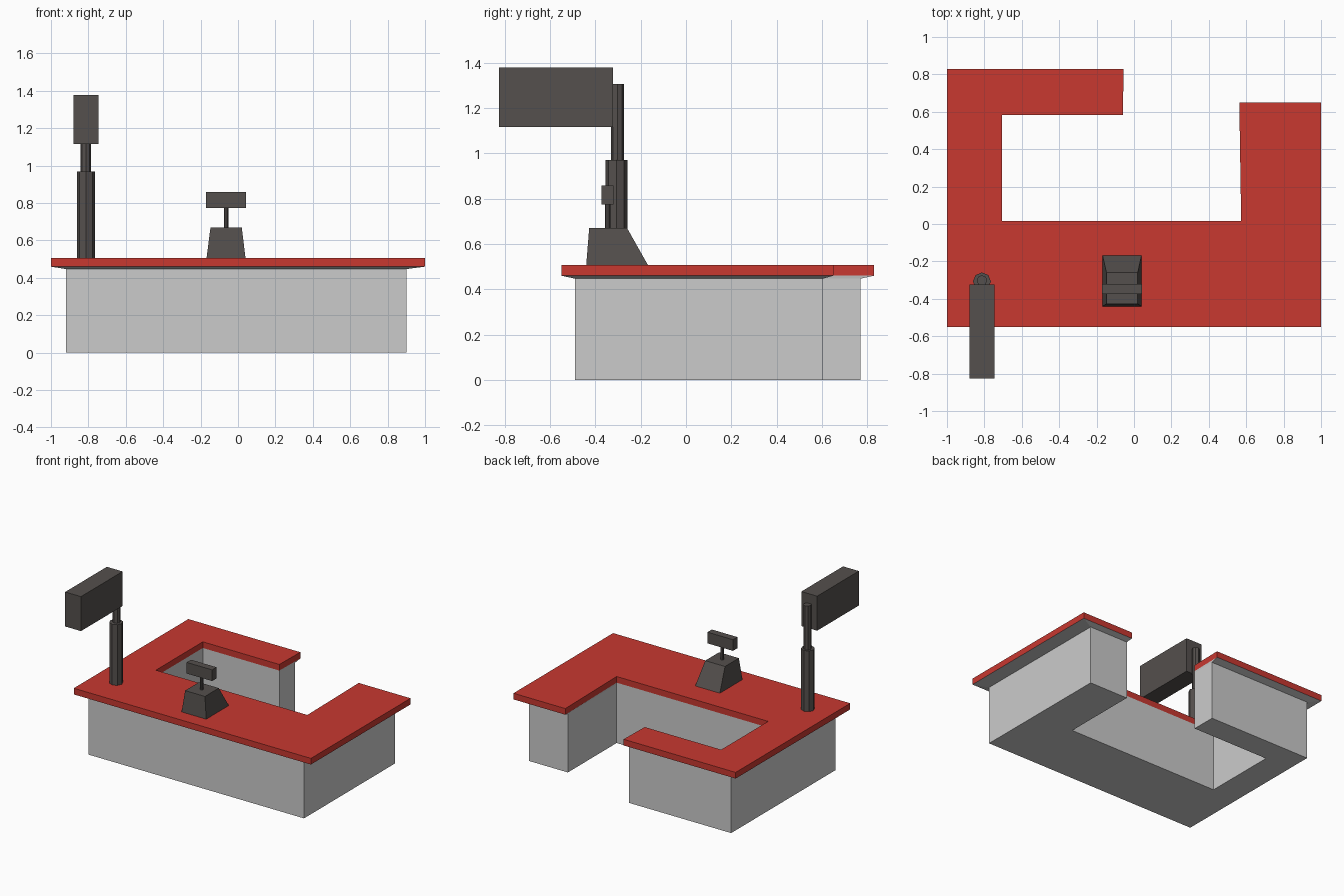
import bpy, bmesh, math

if "Cube" in bpy.data.objects:
    bpy.data.objects.remove(bpy.data.objects["Cube"])


def material(name, color):
    m = bpy.data.materials.new(name)
    m.diffuse_color = color
    m.use_nodes = True
    m.node_tree.nodes["Principled BSDF"].inputs["Base Color"].default_value = m.diffuse_color
    return m


RED = material("red_top", (0.58, 0.04, 0.03, 1))
DARK = material("dark_grey", (0.09, 0.08, 0.075, 1))


def loft(name, layers, mat=None):
    """Skin a stack of (outline, z) layers and cap both ends."""
    bm = bmesh.new()
    rings = [[bm.verts.new((x, y, z)) for x, y in pts] for pts, z in layers]
    n = len(rings[0])
    for a, b in zip(rings, rings[1:]):
        for i in range(n):
            j = (i + 1) % n
            bm.faces.new((a[i], a[j], b[j], b[i]))
    bm.faces.new(rings[0][::-1])
    bm.faces.new(rings[-1])
    bmesh.ops.recalc_face_normals(bm, faces=bm.faces)
    me = bpy.data.meshes.new(name)
    bm.to_mesh(me)
    bm.free()
    ob = bpy.data.objects.new(name, me)
    bpy.context.collection.objects.link(ob)
    if mat:
        me.materials.append(mat)
    return ob


def rect(x0, x1, y0, y1):
    return [(x0, y0), (x1, y0), (x1, y1), (x0, y1)]


def ring(cx, cy, r, n=8):
    return [(cx + r * math.cos(2 * math.pi * i / n),
             cy + r * math.sin(2 * math.pi * i / n)) for i in range(n)]


# counter: outer edges of the top overhang, inner edges are flush with the base
top = [(-1, -0.55), (1, -0.55), (1, 0.65), (0.563, 0.65), (0.573, 0.017),
       (-0.705, 0.017), (-0.705, 0.583), (-0.06, 0.583), (-0.055, 0.83), (-1, 0.83)]
base = [(-0.92, -0.49), (0.9, -0.49), (0.9, 0.605), (0.573, 0.605), (0.573, 0.017),
        (-0.705, 0.017), (-0.705, 0.583), (-0.06, 0.583), (-0.06, 0.77), (-0.92, 0.77)]
loft("counter_base", [(base, 0), (base, 0.447), (top, 0.46)])
loft("counter_top", [(top, 0.46), (top, 0.507)], RED)

# sign on a stepped pole
lower, upper = ring(-0.813, -0.307, 0.048), ring(-0.813, -0.302, 0.028)
loft("pole_lower", [(lower, 0.507), (lower, 0.97)], DARK)
loft("pole_upper", [(upper, 0.97), (upper, 1.305)], DARK)
sign = rect(-0.88, -0.747, -0.825, -0.323)
loft("sign_box", [(sign, 1.115), (sign, 1.378)], DARK)

# cash register: sloped body, neck and display
loft("register_body", [(rect(-0.168, 0.04, -0.44, -0.168), 0.507),
                       (rect(-0.147, 0.02, -0.427, -0.26), 0.67)], DARK)
neck = ring(-0.064, -0.345, 0.012)
loft("register_neck", [(neck, 0.67), (neck, 0.775)], DARK)
display = rect(-0.172, 0.043, -0.373, -0.32)
loft("register_display", [(display, 0.773), (display, 0.858)], DARK)
